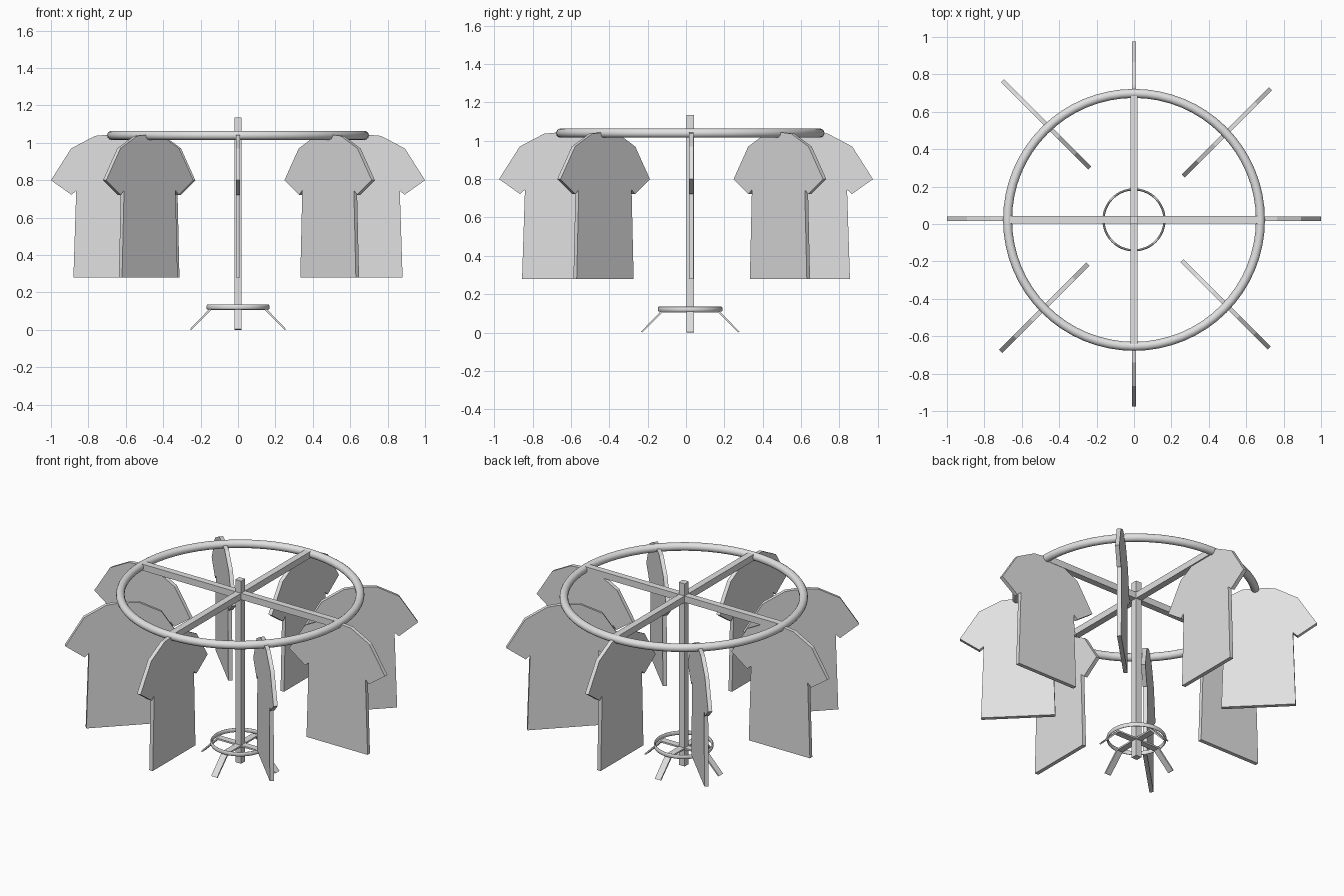
import bpy
from math import radians, cos, sin, pi
from mathutils import Matrix, Vector

cube = bpy.data.objects.get("Cube")
if cube:
    bpy.data.objects.remove(cube, do_unlink=True)

grey = bpy.data.materials.new("light_grey")
grey.use_nodes = True
colour = (0.75, 0.75, 0.75, 1)
grey.diffuse_color = colour
grey.node_tree.nodes["Principled BSDF"].inputs["Base Color"].default_value = colour

MID = 0.022  # y of the stand's axis


def add_mesh(name, verts, faces):
    mesh = bpy.data.meshes.new(name)
    mesh.from_pydata(verts, [], faces)
    mesh.materials.append(grey)
    obj = bpy.data.objects.new(name, mesh)
    bpy.context.collection.objects.link(obj)
    return obj


def slab(name, outline, thick, angle, centre):
    """Extrude an x-z outline along y, turn it about z and move it."""
    n = len(outline)
    turn = Matrix.Translation(Vector(centre)) @ Matrix.Rotation(radians(angle), 4, 'Z')
    verts = [turn @ Vector((x, s * thick / 2, z)) for s in (-1, 1) for x, z in outline]
    faces = [list(range(n)), list(range(2 * n - 1, n - 1, -1))]
    faces += [[i, i + n, (i + 1) % n + n, (i + 1) % n] for i in range(n)]
    return add_mesh(name, verts, faces)


def box(name, half_length, low, high, angle=0):
    outline = [(-half_length, low), (half_length, low), (half_length, high), (-half_length, high)]
    return slab(name, outline, 0.04, angle, (0, MID, 0))


def ring(name, radius, half_width, half_height, z, steps=64, sides=16):
    """Ring with an elliptical section."""
    verts, faces = [], []
    for i in range(steps):
        a = 2 * pi * i / steps
        for j in range(sides):
            b = 2 * pi * j / sides
            r = radius + half_width * cos(b)
            verts.append((r * cos(a), MID + r * sin(a), z + half_height * sin(b)))
            k, m = (i + 1) % steps, (j + 1) % sides
            faces.append((i * sides + j, k * sides + j, k * sides + m, i * sides + m))
    obj = add_mesh(name, verts, faces)
    obj.data.shade_smooth()
    return obj


# Stand: post, top rail and its cross bars
box("centre_post", 0.02, 0, 1.135)
ring("hanging_rail", 0.676, 0.024, 0.024, 1.04)
box("cross_bar_x", 0.665, 1.02, 1.06)
box("cross_bar_y", 0.665, 1.02, 1.06, 90)

# Base: ring and two bent strips forming four feet
ring("base_ring", 0.163, 0.006, 0.013, 0.122)
half = [(0.25, 0), (0.145, 0.105)]
strip = half + [(-x, z) for x, z in reversed(half)]
strip += [(-0.257, 0.004), (-0.15, 0.115), (0.15, 0.115), (0.257, 0.004)]
for name, angle in (("feet_x", 0), ("feet_y", 90)):
    slab(name, strip, 0.04, angle, (0, MID, 0))

# Eight shirts hung around the rail
side = [(0.21, 0.28), (0.195, 0.745), (0.22, 0.722), (0.33, 0.8),
        (0.222, 0.97), (0.095, 1.037), (0.04, 1.042)]
shirt = side + [(-x, z) for x, z in reversed(side)]
places = [(0.67, 0.028), (0.497, 0.49), (0, 0.645), (-0.47, 0.533),
          (-0.67, 0.028), (-0.48, -0.447), (0, -0.645), (0.49, -0.43)]
for i, (x, y) in enumerate(places):
    slab(f"shirt_{i + 1}", shirt, 0.024, 45 * i, (x, y, 0))
